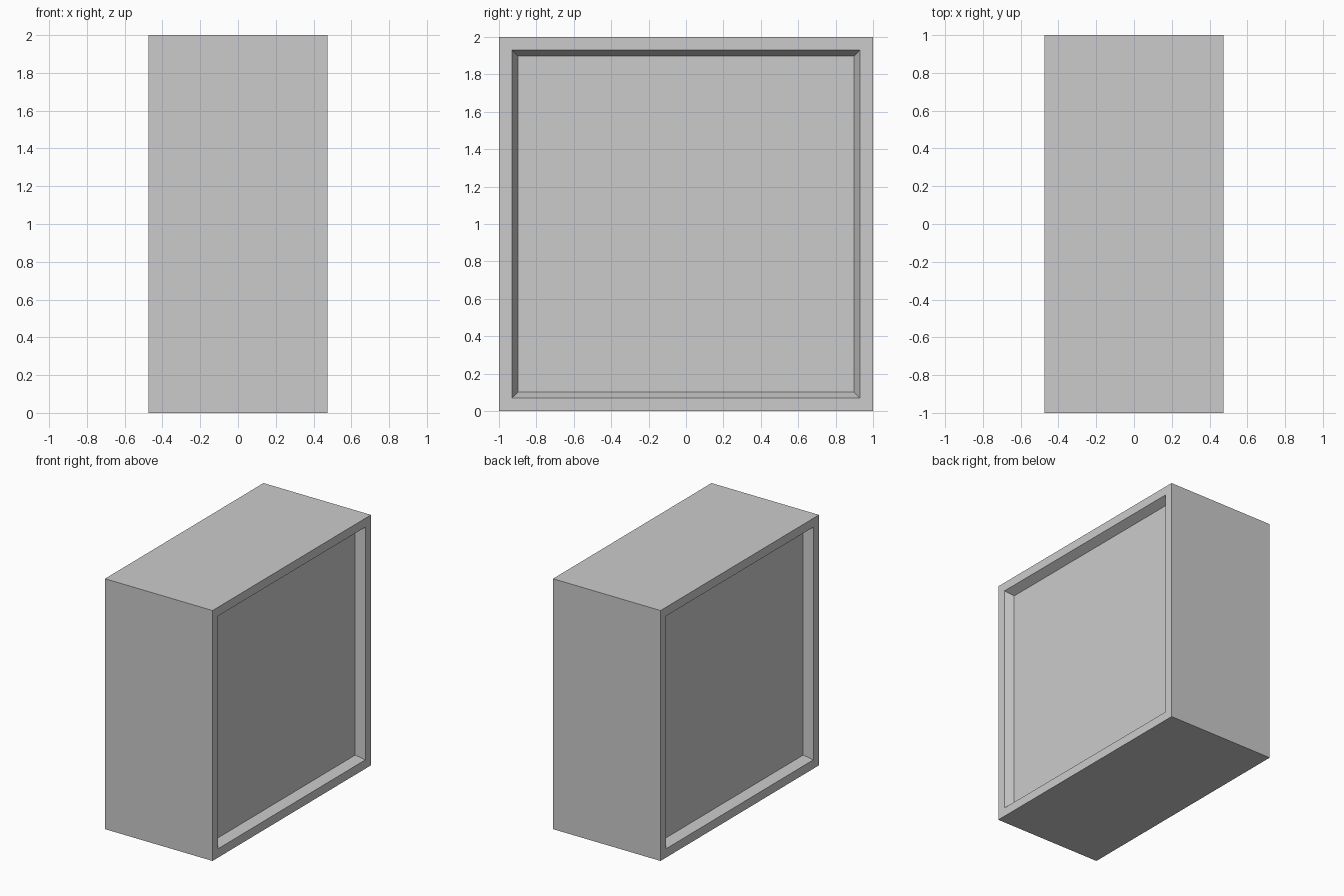
import bpy
import bmesh

HALF_WIDTH, HALF_SIZE = 0.475, 1.0
RIM, SLOPE, DEPTH = 0.1, 0.045, 0.068

cube = bpy.data.objects.get("Cube")
if cube:
    bpy.data.objects.remove(cube, do_unlink=True)

# Single grey material
grey = bpy.data.materials.new("light grey")
grey.use_nodes = True
colour = (0.6, 0.6, 0.6, 1)
grey.diffuse_color = colour
grey.node_tree.nodes["Principled BSDF"].inputs["Base Color"].default_value = colour

# Square block body
bm = bmesh.new()
bmesh.ops.create_cube(bm, size=2)
for v in bm.verts:
    v.co.x *= HALF_WIDTH
    v.co.y *= HALF_SIZE
    v.co.z = v.co.z * HALF_SIZE + HALF_SIZE
bm.normal_update()

# Flat rim and sloped recess on both broad sides
for panel in [f for f in bm.faces if abs(f.normal.x) > 0.9]:
    bmesh.ops.inset_region(bm, faces=[panel], thickness=RIM)
    bmesh.ops.inset_region(bm, faces=[panel], thickness=SLOPE)
    inward = -1 if panel.normal.x > 0 else 1
    for v in panel.verts:
        v.co.x += inward * DEPTH

bmesh.ops.recalc_face_normals(bm, faces=bm.faces)
mesh = bpy.data.meshes.new("recessed_block")
bm.to_mesh(mesh)
bm.free()
mesh.materials.append(grey)
block = bpy.data.objects.new("recessed_block", mesh)
bpy.context.collection.objects.link(block)
